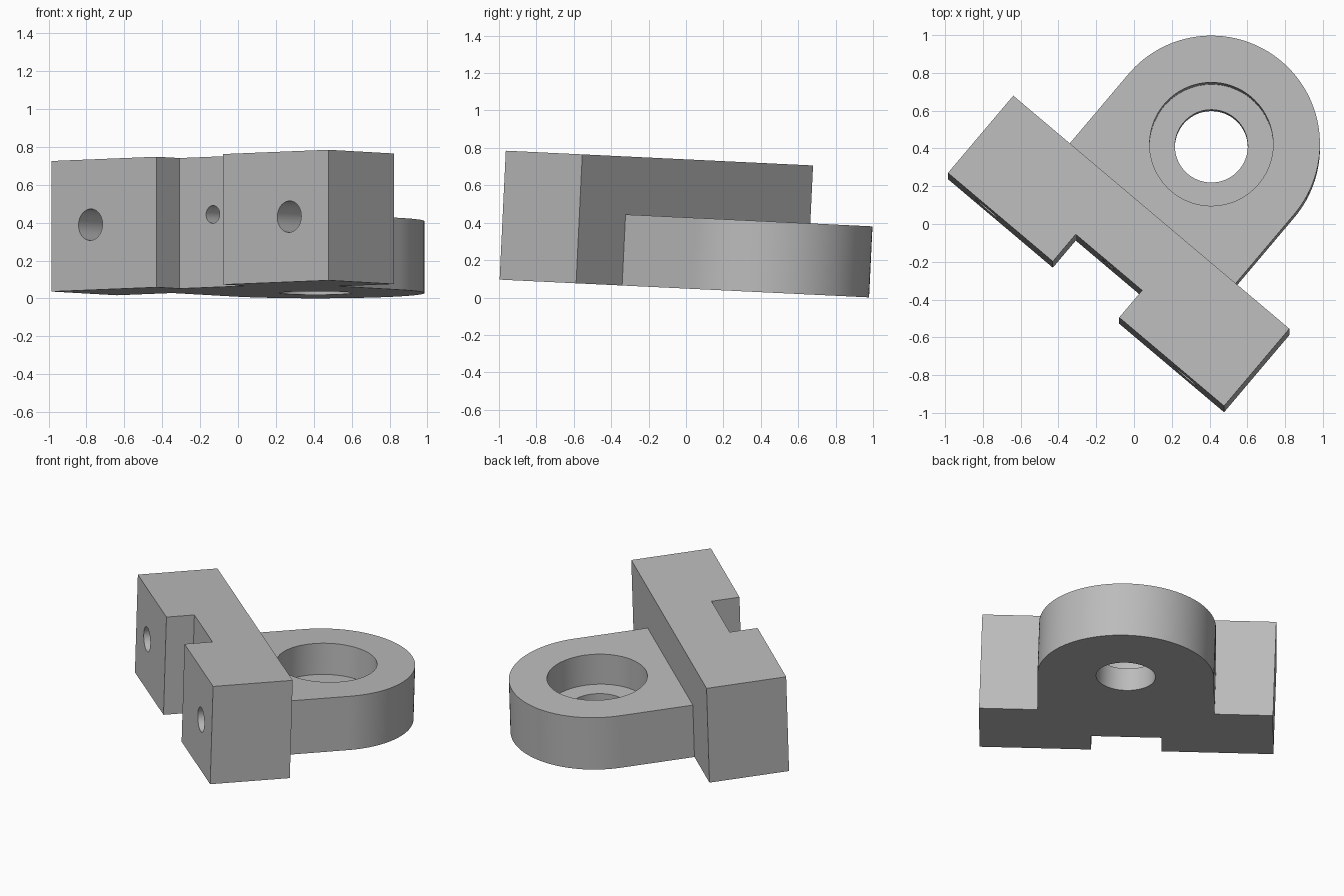
import bpy, bmesh
from math import radians, pi, cos, sin
from mathutils import Matrix

if "Cube" in bpy.data.objects:
    bpy.data.objects.remove(bpy.data.objects["Cube"], do_unlink=True)

grey = bpy.data.materials.new("plain_grey")
grey.use_nodes = True
colour = (0.5, 0.5, 0.5, 1)
grey.diffuse_color = colour
grey.node_tree.nodes["Principled BSDF"].inputs["Base Color"].default_value = colour

# Main dimensions
HALF_LEN, FRONT, BACK, BAR_H = 0.957, -0.453, 0.083, 0.69
LUG_R, LUG_Y, LUG_H = 0.575, 0.575, 0.38
NOTCH_HALF, NOTCH_Y = 0.23, -0.265


def finish(name, bm):
    bmesh.ops.recalc_face_normals(bm, faces=bm.faces)
    mesh = bpy.data.meshes.new(name)
    bm.to_mesh(mesh)
    bm.free()
    mesh.materials.append(grey)
    obj = bpy.data.objects.new(name, mesh)
    bpy.context.collection.objects.link(obj)
    return obj


def prism(name, outline, height):
    """Extrude a plan outline upwards from z = 0."""
    bm = bmesh.new()
    face = bm.faces.new([bm.verts.new((x, y, 0)) for x, y in outline])
    new = bmesh.ops.extrude_face_region(bm, geom=[face])["geom"]
    top = [v for v in new if isinstance(v, bmesh.types.BMVert)]
    bmesh.ops.translate(bm, verts=top, vec=(0, 0, height))
    return finish(name, bm)


def cylinder(name, radius, depth, centre, along_y=False, segments=96):
    bm = bmesh.new()
    place = Matrix.Translation(centre)
    if along_y:
        place = place @ Matrix.Rotation(pi / 2, 4, "X")
    bmesh.ops.create_cone(bm, cap_ends=True, segments=segments, radius1=radius,
                          radius2=radius, depth=depth, matrix=place)
    return finish(name, bm)


def combine(target, tool, operation):
    mod = target.modifiers.new(tool.name, "BOOLEAN")
    mod.operation, mod.solver, mod.object = operation, "EXACT", tool
    bpy.context.view_layer.objects.active = target
    bpy.ops.object.modifier_apply(modifier=mod.name)
    bpy.data.objects.remove(tool, do_unlink=True)


# Mounting bar with a square notch in its front
half = [(HALF_LEN, BACK), (HALF_LEN, FRONT), (NOTCH_HALF, FRONT), (NOTCH_HALF, NOTCH_Y)]
bracket = prism("bracket", half + [(-x, y) for x, y in reversed(half)], BAR_H)

# Round-ended lug behind the bar
arc = [(LUG_R * cos(pi * i / 64), LUG_Y + LUG_R * sin(pi * i / 64)) for i in range(65)]
lug = prism("pivot_lug", [(-LUG_R, -0.1), (LUG_R, -0.1)] + arc, LUG_H)
combine(bracket, lug, "UNION")

# Stepped bore through the lug
combine(bracket, cylinder("through_bore", 0.193, 1, (0, LUG_Y, 0.2)), "DIFFERENCE")
combine(bracket, cylinder("counterbore", 0.327, 0.5, (0, LUG_Y, 0.16 + 0.25)), "DIFFERENCE")

# Blind holes in the bar's front faces and in the notch
for x, y, z, radius, depth in ((-0.687, FRONT, 0.345, 0.083, 0.36),
                               (0.687, FRONT, 0.345, 0.083, 0.36),
                               (0, NOTCH_Y, 0.385, 0.047, 0.24)):
    hole = cylinder("blind_hole", radius, depth * 2, (x, y, z), True, 48)
    combine(bracket, hole, "DIFFERENCE")

# Turn and tilt the finished part
bracket.data.transform(Matrix.Translation((0.004, -0.005, 0.048))
                       @ Matrix.Rotation(radians(-2.75), 4, "X")
                       @ Matrix.Rotation(radians(-40.2), 4, "Z")
                       @ Matrix.Translation((0.045, 0, 0)))

# Smooth the round walls, keep the edges crisp
bpy.ops.object.select_all(action="DESELECT")
bracket.select_set(True)
bpy.context.view_layer.objects.active = bracket
bpy.ops.object.shade_smooth_by_angle(angle=radians(30))
